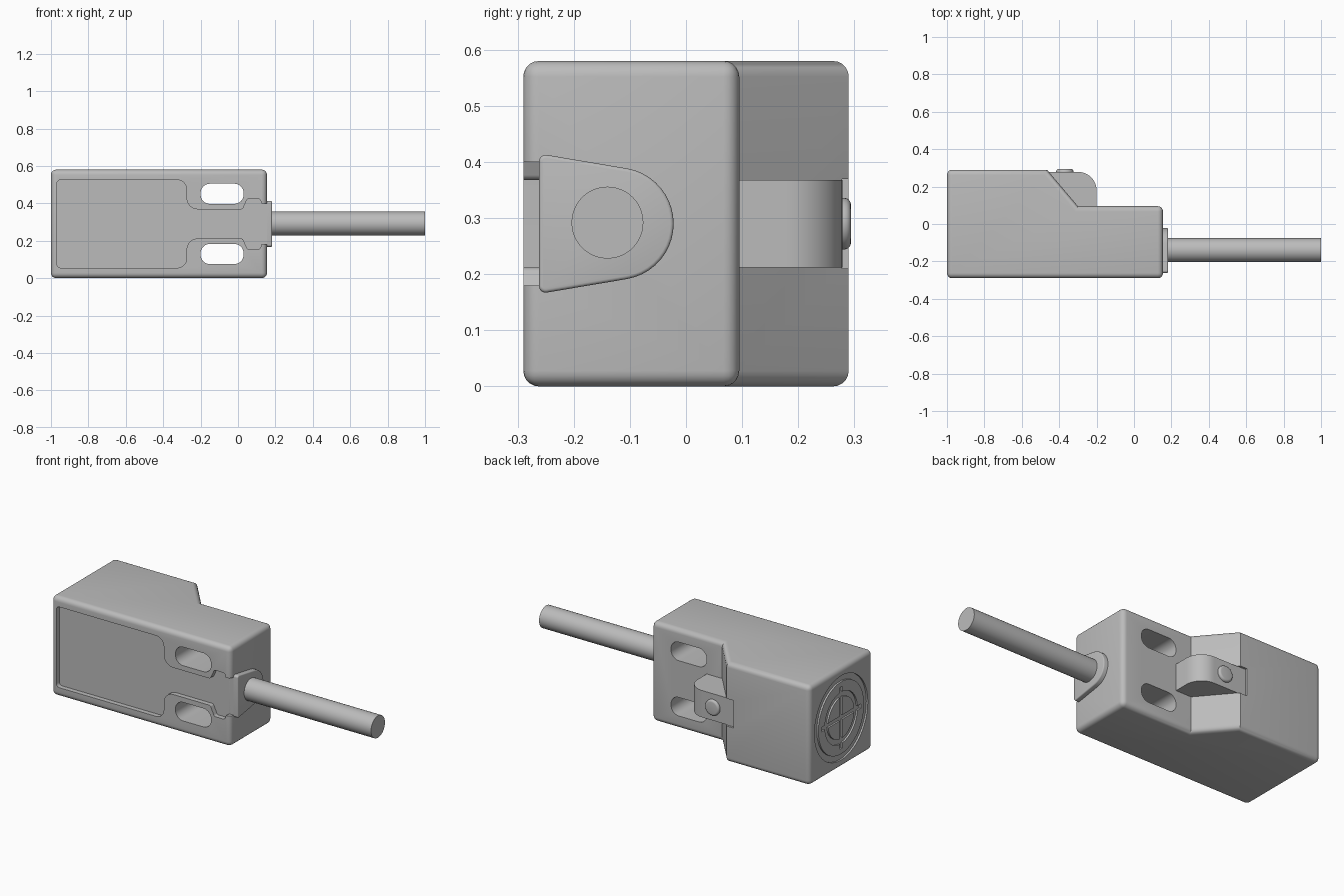
import bpy, bmesh, math
from mathutils import Vector

cube = bpy.data.objects.get("Cube")
if cube:
    bpy.data.objects.remove(cube, do_unlink=True)

MID = 0.29        # mirror height of the housing
FRONT = -0.29

grey = bpy.data.materials.new("Housing grey")
grey.use_nodes = True
grey.diffuse_color = (0.5, 0.5, 0.5, 1)
grey.node_tree.nodes["Principled BSDF"].inputs["Base Color"].default_value = (0.5, 0.5, 0.5, 1)


def rounded(corners, steps=8):
    """Outline from (u, v, radius) corners, each filleted with an arc."""
    out = []
    for i, (u, v, r) in enumerate(corners):
        p = Vector((u, v, 0))
        if r == 0:
            out.append(p)
            continue
        a = (Vector((*corners[i - 1][:2], 0)) - p).normalized()
        b = (Vector((*corners[(i + 1) % len(corners)][:2], 0)) - p).normalized()
        half = a.angle(b) / 2
        centre = p + (a + b).normalized() * r / math.sin(half)
        t = r / math.tan(half)
        start = (p + a * t - centre).normalized()
        end = (p + b * t - centre).normalized()
        out += [centre + start.slerp(end, k / steps) * r for k in range(steps + 1)]
    return [(p.x, p.y) for p in out]


def circle(cu, cv, r, n=64):
    return [(cu + r * math.cos(k * math.tau / n), cv + r * math.sin(k * math.tau / n)) for k in range(n)]


def finish(name, bm):
    bmesh.ops.recalc_face_normals(bm, faces=bm.faces)
    mesh = bpy.data.meshes.new(name)
    bm.to_mesh(mesh)
    bm.free()
    mesh.materials.append(grey)
    ob = bpy.data.objects.new(name, mesh)
    bpy.context.collection.objects.link(ob)
    return ob


def prism(name, outline, axis, lo, hi):
    """Extrude an outline along an axis: X uses (y, z), Y uses (x, z), Z uses (x, y)."""
    place = {"X": lambda u, v, w: (w, u, v), "Y": lambda u, v, w: (u, w, v), "Z": lambda u, v, w: (u, v, w)}[axis]
    bm = bmesh.new()
    ends = [[bm.verts.new(place(u, v, w)) for u, v in outline] for w in (lo, hi)]
    bm.faces.new(ends[0])
    bm.faces.new(ends[1][::-1])
    n = len(outline)
    for i in range(n):
        j = (i + 1) % n
        bm.faces.new((ends[0][i], ends[0][j], ends[1][j], ends[1][i]))
    return finish(name, bm)


def ring(name, outer, inner, lo, hi):
    """Square-section ring around the x axis of the sensing face."""
    bm = bmesh.new()
    n = 64
    loops = [[bm.verts.new((w, y, z)) for y, z in circle(0, MID, r, n)]
             for w, r in ((lo, outer), (hi, outer), (hi, inner), (lo, inner))]
    for k in range(4):
        a, b = loops[k], loops[(k + 1) % 4]
        for i in range(n):
            j = (i + 1) % n
            bm.faces.new((a[i], a[j], b[j], b[i]))
    return finish(name, bm)


def activate(ob):
    bpy.ops.object.select_all(action="DESELECT")
    ob.select_set(True)
    bpy.context.view_layer.objects.active = ob


def smooth(ob):
    activate(ob)
    bpy.ops.object.shade_smooth_by_angle(angle=math.radians(32))


def bevel(ob, width, pick, segments=5):
    bm = bmesh.new()
    bm.from_mesh(ob.data)
    bmesh.ops.bevel(bm, geom=[e for e in bm.edges if pick(e)], offset=width,
                    segments=segments, profile=0.5, affect="EDGES")
    bm.to_mesh(ob.data)
    bm.free()


def cut(ob, cutter):
    cutter.hide_render = True
    mod = ob.modifiers.new("cut", "BOOLEAN")
    mod.operation, mod.solver, mod.object = "DIFFERENCE", "EXACT", cutter
    activate(ob)
    bpy.ops.object.modifier_apply(modifier=mod.name)
    bpy.data.objects.remove(cutter, do_unlink=True)


# Housing with a sloped step at the back; the two step edges stay sharp
body = prism("housing", [(-1, FRONT), (0.155, FRONT), (0.155, 0.095), (-0.30, 0.095),
                         (-0.465, 0.29), (-1, 0.29)], "Z", 0, 0.58)


def is_step(e):
    return (abs(e.verts[0].co.z - e.verts[1].co.z) > 0.1
            and -0.5 < e.verts[0].co.x < -0.2)


bevel(body, 0.028, lambda e: not is_step(e))

# Front recess: wide panel, narrow neck and a cable notch, mirrored about the middle
half = [(-0.968, 0.235, 0.02), (-0.275, 0.235, 0.05), (-0.275, 0.078, 0.06), (0.025, 0.078, 0.015),
        (0.05, 0.135, 0.015), (0.122, 0.135, 0.015), (0.122, 0.11, 0.006), (0.25, 0.11, 0)]
corners = half + [(x, -h, r) for x, h, r in reversed(half)]
outline = [(x, MID + h) for x, h in rounded(corners)]
cut(body, prism("recess_cutter", outline, "Y", -0.4, -0.262))

# Two through mounting slots
for side in (-1, 1):
    z = MID + side * 0.161
    slot = rounded([(-0.2, z - 0.054, 0.05), (0.03, z - 0.054, 0.05),
                    (0.03, z + 0.054, 0.05), (-0.2, z + 0.054, 0.05)])
    cut(body, prism("slot_cutter", slot, "Y", -0.5, 0.3))

# Shallow notch that seats the indicator block
cut(body, prism("notch_cutter", [(-0.51, 0.21), (-0.25, 0.21), (-0.25, 0.37), (-0.51, 0.37)], "Y", 0.278, 0.4))

# Engraved target on the sensing face: two rings and a cross
for outer, inner in ((0.245, 0.21), (0.15, 0.12)):
    cut(body, ring("ring_cutter", outer, inner, -1.1, -0.99))
for w, h in ((0.18, 0.013), (0.013, 0.18)):
    bar = [(-w, MID - h), (w, MID - h), (w, MID + h), (-w, MID + h)]
    cut(body, prism("cross_cutter", bar, "X", -1.1, -0.99))
smooth(body)

# Indicator block with a rounded shoulder
block = prism("indicator_block", rounded([(-0.46, 0.279, 0), (-0.2, 0.279, 0.1), (-0.2, 0.08, 0),
                                          (-0.30, 0.08, 0)], 12), "Z", 0.212, 0.368)
smooth(block)

# Adjuster button on the block
button = prism("adjuster_button", circle(-0.37, MID, 0.046, 40), "Y", 0.27, 0.294)
bevel(button, 0.012, lambda e: all(v.co.y > 0.29 for v in e.verts), 4)
smooth(button)

# Cable gland: tapered plate with a round end
arc = [(-0.122 + 0.1 * math.cos(a), MID + 0.1 * math.sin(a))
       for a in (math.radians(-80 + 8 * k) for k in range(21))]
gland = prism("cable_gland", rounded([(-0.262, 0.415, 0.012), (-0.262, 0.165, 0.012)]
                                     + [(y, z, 0) for y, z in arc]), "X", 0.125, 0.182)
bevel(gland, 0.006, lambda e: all(v.co.x > 0.18 for v in e.verts), 3)
smooth(gland)

# Cable
cable = prism("cable", circle(-0.14, 0.292, 0.064, 48), "X", 0.15, 1.0)
smooth(cable)
